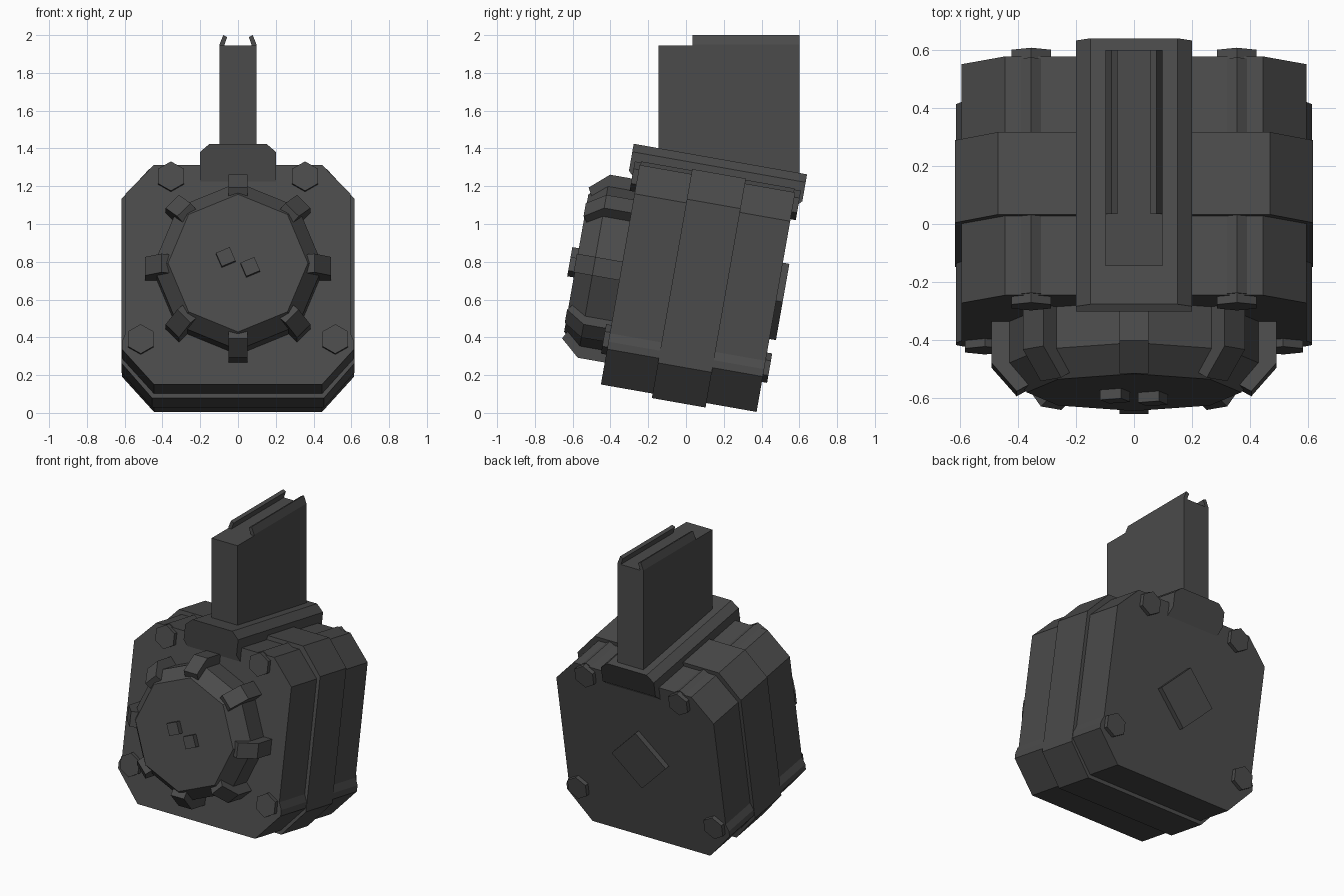
import bpy, bmesh, math
from mathutils import Matrix, Vector

if "Cube" in bpy.data.objects:
    bpy.data.objects.remove(bpy.data.objects["Cube"])

TILT = Matrix.Rotation(math.radians(-10), 4, 'X')   # drum body leans back
MID = 0.68                                          # drum axis height in body frame

mat = bpy.data.materials.new("dark_grey")
mat.diffuse_color = (0.07, 0.07, 0.07, 1)
mat.use_nodes = True
mat.node_tree.nodes["Principled BSDF"].inputs["Base Color"].default_value = mat.diffuse_color


def finish(name, bm, tilt=True):
    bmesh.ops.recalc_face_normals(bm, faces=bm.faces)
    if tilt:
        bm.transform(TILT)
    me = bpy.data.meshes.new(name)
    bm.to_mesh(me)
    bm.free()
    me.materials.append(mat)
    ob = bpy.data.objects.new(name, me)
    bpy.context.collection.objects.link(ob)
    return ob


def loft(rings):
    """Skin a list of equal-length point rings and cap both ends."""
    bm = bmesh.new()
    vs = [[bm.verts.new(p) for p in r] for r in rings]
    n = len(vs[0])
    for a, b in zip(vs, vs[1:]):
        for i in range(n):
            j = (i + 1) % n
            bm.faces.new((a[i], a[j], b[j], b[i]))
    bm.faces.new(vs[0])
    bm.faces.new(vs[-1])
    return bm


def slab(name, outline, y0, y1, tilt=True):
    """Extrude an (x, z) outline along y."""
    return finish(name, loft([[(x, y, z) for x, z in outline] for y in (y0, y1)]), tilt)


def mirrored(half):
    return half + [(-x, z) for x, z in reversed(half)]


def ngon(n, r, cx, cz, start=90):
    a = [math.radians(start + 360 * i / n) for i in range(n)]
    return [(cx + r * math.cos(t), cz + r * math.sin(t)) for t in a]


# Drum housing: two outer plates around a slightly larger middle band
plate = mirrored([(0.445, 0.07), (0.615, 0.26), (0.615, 0.30), (0.595, 0.345),
                  (0.595, 1.095), (0.445, 1.25)])
slab("front_plate", plate, -0.47, -0.19)
slab("back_plate", plate, 0.095, 0.367)
band = mirrored([(0.455, 0.046), (0.618, 0.235), (0.618, 1.115), (0.47, 1.277)])
slab("middle_band", band, -0.192, 0.097)

# Hexagonal bolts through the corners, with wider heads at both ends
for side, label in ((-1, "left"), (1, "right")):
    for cx, cz, pos in ((0.355, 1.185, "upper"), (0.515, 0.31, "lower")):
        x = side * cx
        if pos == "upper":
            slab(f"bolt_rod_{label}", ngon(6, 0.085, x, cz), -0.465, 0.36)
        slab(f"{pos}_{label}_front_bolt", ngon(6, 0.079, x, cz), -0.498, -0.46)
        slab(f"{pos}_{label}_back_bolt", ngon(6, 0.079, x, cz), 0.36, 0.395)

# Octagonal front cover with a bevelled rim
cover = [(0.45, -0.46), (0.45, -0.615), (0.37, -0.71)]
finish("front_cover", loft([[(x, y, z) for x, z in ngon(8, r, 0, MID)] for r, y in cover]))

# Clips hugging the rim at each corner
clip = [(0.36, -0.46), (0.492, -0.46), (0.492, -0.615), (0.405, -0.715), (0.36, -0.69)]
for i in range(8):
    bm = loft([[(x, y, r) for r, y in clip] for x in (-0.05, 0.05)])
    bm.transform(Matrix.Translation((0, 0, MID)) @ Matrix.Rotation(math.radians(45 * i), 4, 'Y'))
    finish(f"rim_clip_{i + 1}", bm)

# Two small turned pegs on the cover
for i, (x, z) in enumerate(((-0.065, 0.708), (0.065, 0.655))):
    slab(f"cover_peg_{i + 1}", ngon(4, 0.056, x, z, 68), -0.745, -0.70)

# Diamond boss on the back
slab("back_diamond", ngon(4, 0.205, 0, 0.667), 0.36, 0.402)

# Collar on top of the drum, with chamfered shoulders and undercut ends
collar = mirrored([(0.2, 1.15), (0.2, 1.21), (0.2, 1.312), (0.15, 1.355)])
ends = [(-0.46, 0.355), (-0.52, 0.412), (-0.52, 0.412), (-0.52, 0.412)]
ends = ends + ends[::-1]
finish("collar", loft([[(x, e[k], z) for (x, z), e in zip(collar, ends)] for k in (0, 1)]))

# Upright feed tower with inward-bent lips
slab("feed_tower", [(-0.098, 1.15), (0.098, 1.15), (0.098, 1.945), (-0.098, 1.945)],
     -0.145, 0.6, False)
for side, label in ((-1, "left"), (1, "right")):
    lip = [(0.098, 1.94), (0.098, 1.95), (0.078, 2.0), (0.057, 1.99), (0.075, 1.94)]
    slab(f"feed_lip_{label}", [(side * x, z) for x, z in lip], 0.035, 0.6, False)
